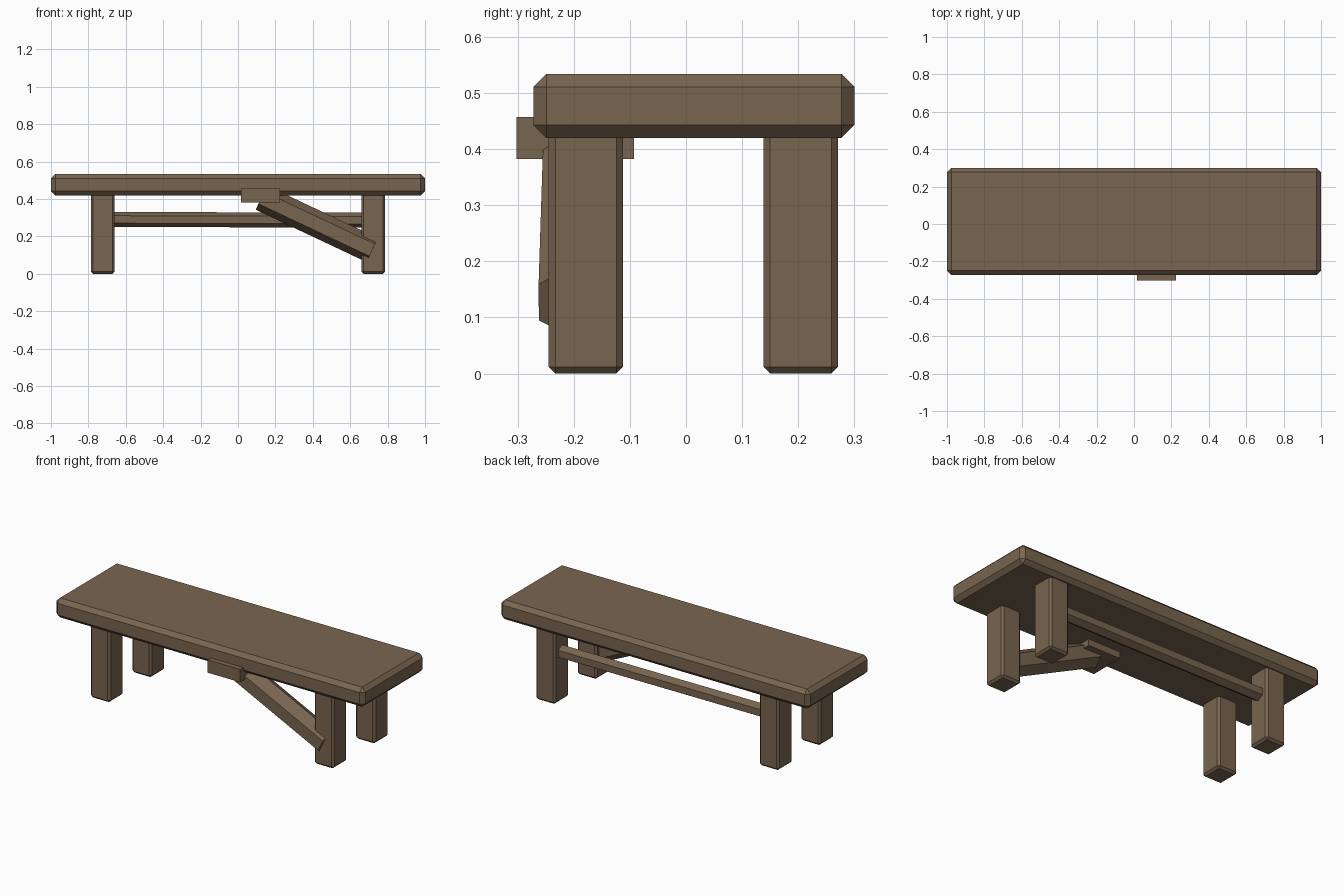
import bpy, bmesh, math
from mathutils import Vector

if "Cube" in bpy.data.objects:
    bpy.data.objects.remove(bpy.data.objects["Cube"])

wood = bpy.data.materials.new("wood")
wood.diffuse_color = (0.19, 0.13, 0.08, 1)
wood.use_nodes = True
wood.node_tree.nodes["Principled BSDF"].inputs["Base Color"].default_value = wood.diffuse_color


def finish(name, bm):
    bmesh.ops.recalc_face_normals(bm, faces=bm.faces)
    mesh = bpy.data.meshes.new(name)
    bm.to_mesh(mesh)
    bm.free()
    mesh.materials.append(wood)
    obj = bpy.data.objects.new(name, mesh)
    bpy.context.collection.objects.link(obj)
    return obj


def box(name, lo, hi, chamfer=0):
    """Box between two corners, with optional flat chamfers."""
    bm = bmesh.new()
    bmesh.ops.create_cube(bm, size=1)
    for v in bm.verts:
        v.co = Vector([(a + b) / 2 + c * (b - a) for a, b, c in zip(lo, hi, v.co)])
    if chamfer:
        bmesh.ops.bevel(bm, geom=bm.edges[:], offset=chamfer, segments=1,
                        affect='EDGES', profile=0.5)
    return finish(name, bm)


def hex_bar(name, start, end, radius):
    """Six-sided bar with one flat side facing the front."""
    start, end = Vector(start), Vector(end)
    axis = (end - start).normalized()
    side = axis.cross(Vector((0, 0, 1))).normalized()
    up = side.cross(axis)
    bm = bmesh.new()
    rings = []
    for p in (start, end):
        rings.append([bm.verts.new(p + radius * (math.cos(a) * up + math.sin(a) * side))
                      for a in (k * math.pi / 3 for k in range(6))])
    for k in range(6):
        j = (k + 1) % 6
        bm.faces.new((rings[0][k], rings[0][j], rings[1][j], rings[1][k]))
    bm.faces.new(rings[0])
    bm.faces.new(rings[1])
    return finish(name, bm)


# Thick seat plank
box("seat", (-1, -0.272, 0.42), (1, 0.3, 0.534), 0.023)

# Four square legs
for row, y in (("front", -0.245), ("back", 0.138)):
    for side, x in (("left", -0.787), ("right", 0.66)):
        box(f"{row}_{side}_leg", (x, y, 0), (x + 0.127, y + 0.133, 0.444), 0.012)

# Rail joining the back legs
hex_bar("back_rail", (-0.72, 0.203, 0.291), (0.72, 0.203, 0.287), 0.04)

# Diagonal brace and the block that holds its upper end
hex_bar("front_brace", (0.125, -0.192, 0.407), (0.718, -0.201, 0.127), 0.071)
box("brace_block", (0.015, -0.302, 0.382), (0.225, -0.093, 0.457))
